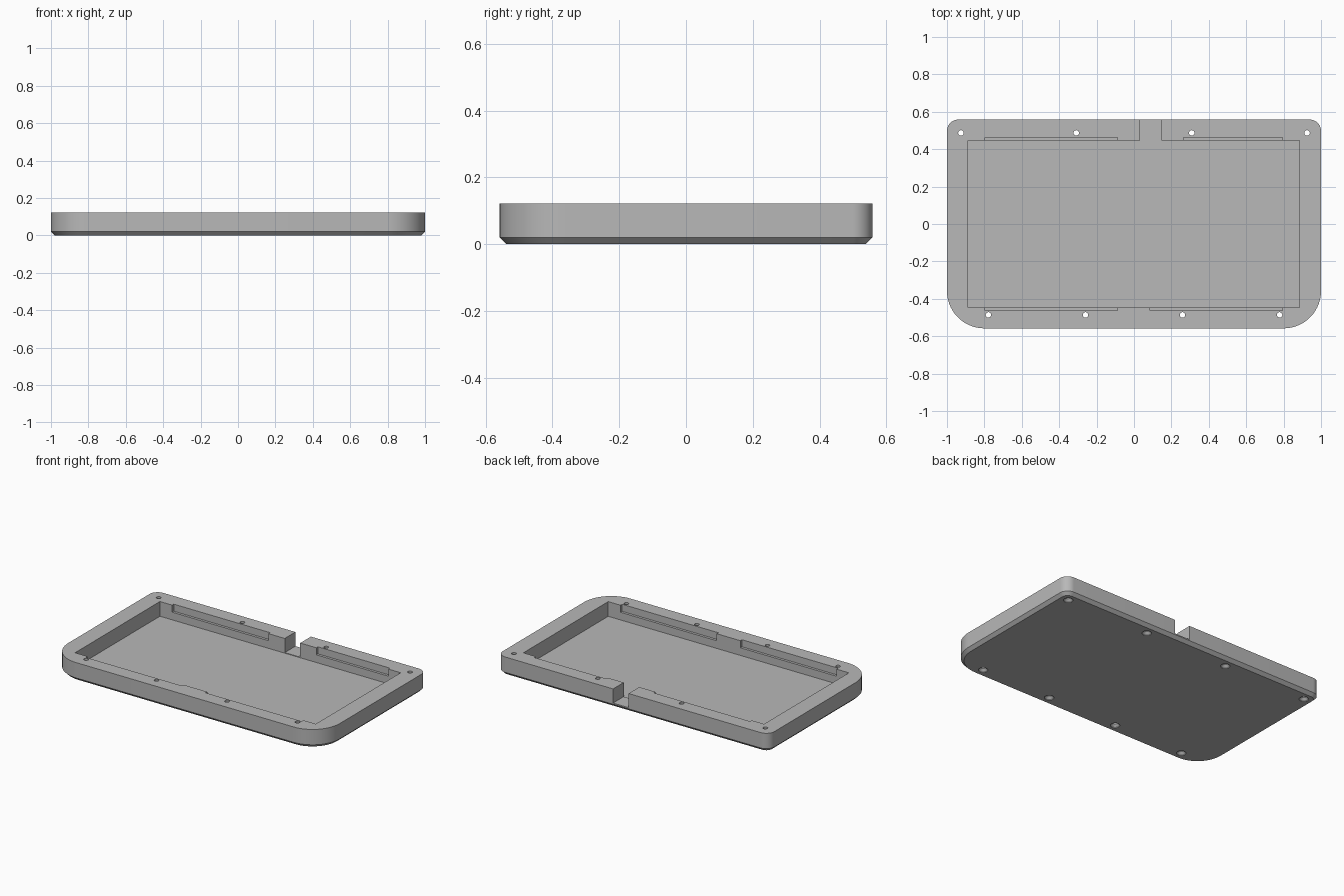
import bpy, bmesh, math

cube = bpy.data.objects.get("Cube")
if cube:
    bpy.data.objects.remove(cube, do_unlink=True)

HEIGHT, FLOOR, CHAMFER = 0.122, 0.024, 0.02
HALF_X, HALF_Y = 1.0, 0.558
FRONT_R, BACK_R = 0.2, 0.06
POCKET_Y = 0.446

grey = bpy.data.materials.new("grey plastic")
grey.use_nodes = True
colour = (0.48, 0.48, 0.48, 1)
grey.diffuse_color = colour
grey.node_tree.nodes["Principled BSDF"].inputs["Base Color"].default_value = colour


def make_object(name, bm):
    bmesh.ops.recalc_face_normals(bm, faces=bm.faces)
    mesh = bpy.data.meshes.new(name)
    bm.to_mesh(mesh)
    bm.free()
    obj = bpy.data.objects.new(name, mesh)
    bpy.context.collection.objects.link(obj)
    mesh.materials.append(grey)
    return obj


def loft(bm, rings):
    """Skin closed rings of points and cap both ends."""
    loops = [[bm.verts.new(p) for p in ring] for ring in rings]
    for low, high in zip(loops, loops[1:]):
        for i in range(len(low)):
            j = (i + 1) % len(low)
            bm.faces.new((low[i], low[j], high[j], high[i]))
    bm.faces.new(loops[0][::-1])
    bm.faces.new(loops[-1])


def outline(inset, z, steps=14):
    """Rounded plan with large front corners and small back corners."""
    corners = [(1, 1, BACK_R), (-1, 1, BACK_R), (-1, -1, FRONT_R), (1, -1, FRONT_R)]
    points = []
    for k, (sx, sy, r) in enumerate(corners):
        for i in range(steps + 1):
            a = math.pi / 2 * (k + i / steps)
            points.append((sx * (HALF_X - r) + (r - inset) * math.cos(a),
                           sy * (HALF_Y - r) + (r - inset) * math.sin(a), z))
    return points


def box(bm, x0, x1, y0, y1, z0, z1):
    loft(bm, [[(x0, y0, z), (x1, y0, z), (x1, y1, z), (x0, y1, z)] for z in (z0, z1)])


def circle(x, y, r, z, steps=24):
    return [(x + r * math.cos(i * math.tau / steps),
             y + r * math.sin(i * math.tau / steps), z) for i in range(steps)]


# Tray body with chamfered underside
bm = bmesh.new()
loft(bm, [outline(CHAMFER, 0), outline(0, CHAMFER), outline(0, HEIGHT)])
tray = make_object("tray_case", bm)
cutters = []

# Main pocket
bm = bmesh.new()
box(bm, -0.887, 0.885, -POCKET_Y, POCKET_Y, FLOOR, 0.3)
cutters.append(make_object("pocket_cutter", bm))

# Shallow ledges along the front and back walls
bm = bmesh.new()
for x0, x1, side in [(-0.797, -0.088, 1), (0.264, 0.794, 1),
                     (-0.797, -0.088, -1), (0.086, 0.794, -1)]:
    y0, y1 = sorted((side * 0.4, side * 0.463))
    box(bm, x0, x1, y0, y1, 0.075, 0.3)
cutters.append(make_object("ledge_cutter", bm))

# Cable notch through the back wall
bm = bmesh.new()
box(bm, 0.032, 0.146, 0.4, 0.7, FLOOR + 0.004, 0.3)
cutters.append(make_object("notch_cutter", bm))

# Countersunk screw holes
bm = bmesh.new()
for spacing, y in ((0.617, 0.487), (0.519, -0.486)):
    for k in (-1.5, -0.5, 0.5, 1.5):
        loft(bm, [circle(k * spacing, y, r, z) for r, z in
                  ((0.029, -0.02), (0.029, 0.004), (0.0145, 0.019), (0.0145, 0.2))])
cutters.append(make_object("screw_hole_cutter", bm))

# Cut everything out of the tray
bpy.ops.object.select_all(action='DESELECT')
tray.select_set(True)
bpy.context.view_layer.objects.active = tray
for cutter in cutters:
    cutter.hide_render = True
    mod = tray.modifiers.new(cutter.name, 'BOOLEAN')
    mod.operation = 'DIFFERENCE'
    mod.solver = 'EXACT'
    mod.object = cutter
    bpy.ops.object.modifier_apply(modifier=mod.name)
for cutter in cutters:
    bpy.data.objects.remove(cutter, do_unlink=True)

bpy.ops.object.shade_smooth_by_angle(angle=math.radians(30))
